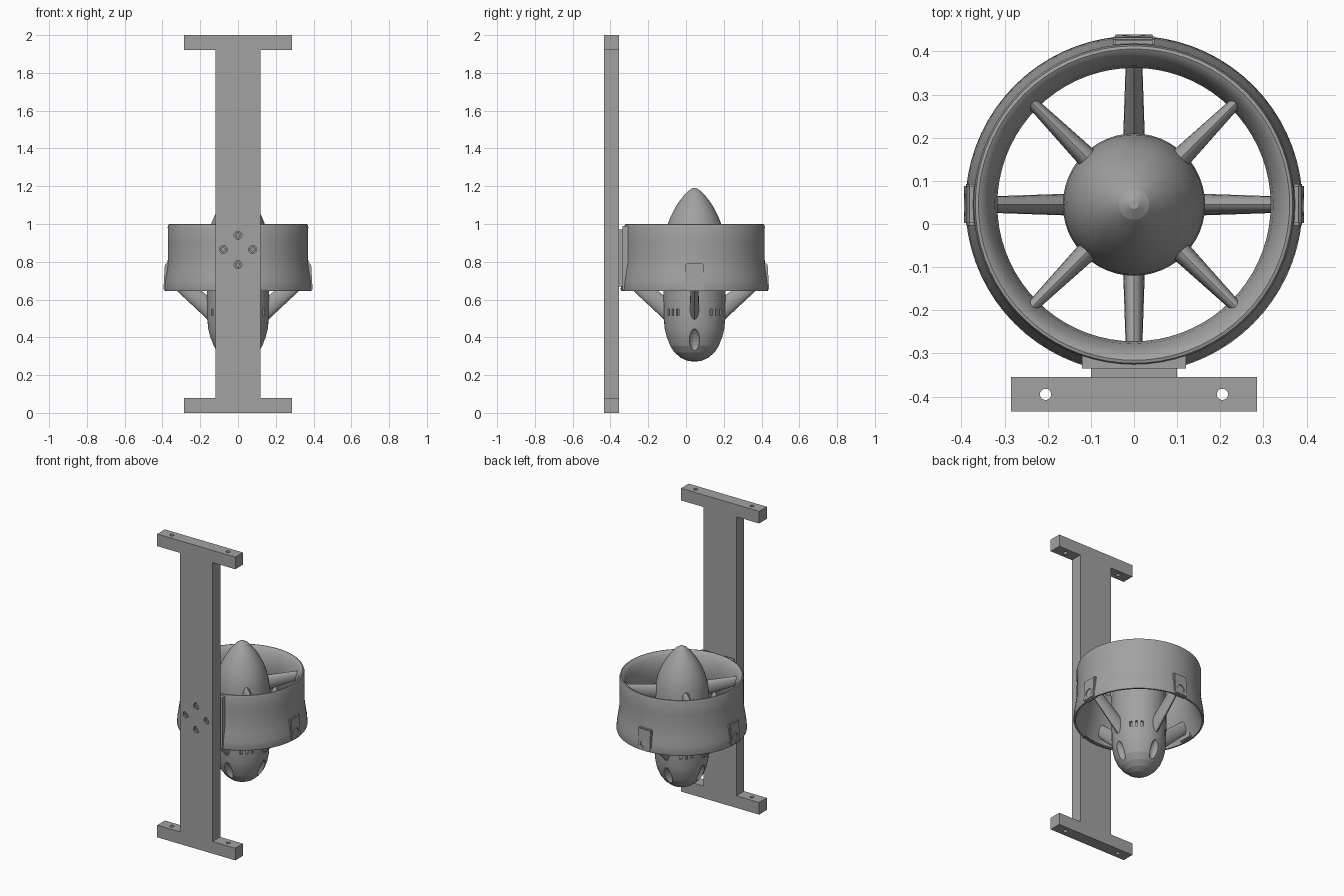
import bpy, bmesh, math
from mathutils import Matrix, Vector

if "Cube" in bpy.data.objects:
    bpy.data.objects.remove(bpy.data.objects["Cube"])

CY = 0.045          # thruster axis offset in y
grey = bpy.data.materials.new("metal grey")
grey.diffuse_color = (0.36, 0.36, 0.36, 1)
grey.use_nodes = True
grey.node_tree.nodes["Principled BSDF"].inputs["Base Color"].default_value = grey.diffuse_color
AXIS = Matrix.Translation((0, CY, 0))


def spin(deg):
    return AXIS @ Matrix.Rotation(math.radians(deg), 4, 'Z')


def finish(name, bm, smooth=None):
    bmesh.ops.recalc_face_normals(bm, faces=bm.faces)
    me = bpy.data.meshes.new(name)
    bm.to_mesh(me)
    bm.free()
    me.materials.append(grey)
    ob = bpy.data.objects.new(name, me)
    bpy.context.collection.objects.link(ob)
    if smooth:
        bpy.ops.object.select_all(action='DESELECT')
        ob.select_set(True)
        bpy.context.view_layer.objects.active = ob
        bpy.ops.object.shade_smooth_by_angle(angle=math.radians(smooth))
    return ob


def box(bm, x0, x1, y0, y1, z0, z1, m=Matrix()):
    t = Matrix.Translation(((x0 + x1) / 2, (y0 + y1) / 2, (z0 + z1) / 2))
    s = Matrix.Diagonal((x1 - x0, y1 - y0, z1 - z0, 1))
    return bmesh.ops.create_cube(bm, size=1, matrix=m @ t @ s)['verts']


def cyl(bm, center, axis, r, length, seg=20, m=Matrix()):
    rot = Vector(axis).to_track_quat('Z', 'Y').to_matrix().to_4x4()
    bmesh.ops.create_cone(bm, cap_ends=True, segments=seg, radius1=r, radius2=r,
                          depth=length, matrix=m @ Matrix.Translation(center) @ rot)


def lathe(name, pts, seg, closed, smooth=None):
    bm = bmesh.new()
    rings = [[bm.verts.new((r * math.cos(2 * math.pi * i / seg),
                            r * math.sin(2 * math.pi * i / seg) + CY, z))
              for i in range(seg)] for r, z in pts]
    pairs = list(zip(rings, rings[1:])) + ([(rings[-1], rings[0])] if closed else [])
    for a, b in pairs:
        for i in range(seg):
            j = (i + 1) % seg
            bm.faces.new((a[i], a[j], b[j], b[i]))
    if not closed:
        bm.faces.new(rings[0])
        bm.faces.new(rings[-1])
    return finish(name, bm, smooth)


def cut(target, bm, name):
    c = finish(name, bm)
    c.hide_render = True
    c.hide_viewport = True
    mod = target.modifiers.new("cut", 'BOOLEAN')
    mod.object = c
    mod.solver = 'EXACT'


def strut(name, angles, root, tip, root_size, tip_size):
    """Tapered oval vanes between two (radius, z) points; sizes are (width, chord)."""
    bm = bmesh.new()
    for a in angles:
        m = spin(a)
        loops = []
        for (r, z), (w, h) in ((root, root_size), (tip, tip_size)):
            loops.append([bm.verts.new(m @ Vector((r, w / 2 * math.cos(t), z + h / 2 * math.sin(t))))
                          for t in (2 * math.pi * i / 16 for i in range(16))])
        for i in range(16):
            j = (i + 1) % 16
            bm.faces.new((loops[0][i], loops[0][j], loops[1][j], loops[1][i]))
        bm.faces.new(loops[0])
        bm.faces.new(loops[1])
    return finish(name, bm, 40)


# I-shaped mounting plate
outline = [(.285, 0), (.285, .08), (.12, .08), (.12, 1.92), (.285, 1.92), (.285, 2)]
outline += [(-x, z) for x, z in reversed(outline)]
bm = bmesh.new()
face = bm.faces.new([bm.verts.new((x, -.435, z)) for x, z in outline])
ext = bmesh.ops.extrude_face_region(bm, geom=[face])
bmesh.ops.translate(bm, vec=(0, .08, 0),
                    verts=[v for v in ext['geom'] if isinstance(v, bmesh.types.BMVert)])
plate = finish("mounting_plate", bm)

# flange holes and counterbores
bolts = [(0, .94), (0, .785), (.077, .865), (-.077, .865)]
bm = bmesh.new()
for x in (-.205, .205):
    for z in (.04, 1.96):
        cyl(bm, (x, -.395, z), (0, 0, 1), .013, .12)
for x, z in bolts:
    cyl(bm, (x, -.435, z), (0, 1, 0), .021, .05)
cut(plate, bm, "plate_hole_cutter")

# plate bolts with socket heads
bm = bmesh.new()
for x, z in bolts:
    cyl(bm, (x, -.415, z), (0, 1, 0), .017, .03)
bolt_heads = finish("plate_bolts", bm)
bm = bmesh.new()
for x, z in bolts:
    cyl(bm, (x, -.43, z), (0, 1, 0), .009, .02, 6)
cut(bolt_heads, bm, "socket_cutter")

# flared duct ring
lathe("duct_ring", [
    (.361, 1.0), (.368, .998), (.372, .985), (.371, .9), (.372, .8), (.379, .75), (.387, .7),
    (.391, .655), (.388, .645), (.378, .645), (.368, .67), (.35, .72), (.33, .78), (.318, .84),
    (.317, .89), (.323, .935), (.338, .975), (.352, .995)], 72, True, 30)

# streamlined centre body
hub = lathe("centre_body", [
    (.01, 1.19), (.035, 1.174), (.06, 1.147), (.085, 1.114), (.107, 1.078), (.126, 1.04),
    (.142, 1.0), (.154, .95), (.162, .89), (.165, .83), (.165, .62), (.163, .52), (.159, .45),
    (.149, .4), (.131, .355), (.105, .319), (.073, .292), (.038, .276), (.01, .272)], 48, False, 12)

# teardrop recesses and vent slots in the centre body
bm = bmesh.new()
for k in range(4):
    m = spin(90 * k)
    bmesh.ops.create_uvsphere(bm, u_segments=16, v_segments=10, radius=1, matrix=m
                              @ Matrix.Translation((.146, 0, .385))
                              @ Matrix.Rotation(math.radians(22), 4, 'Y')
                              @ Matrix.Diagonal((.03, .028, .066, 1)))
    for d in (-12, 0, 12):
        box(bm, .148, .19, -.007, .007, .515, .55, spin(90 * k + 45 + d))
cut(hub, bm, "recess_cutter")

# diagonal vanes in the duct mouth and raked lower struts
strut("upper_vanes", (45, 135, 225, 315), (.13, .9), (.343, .935), (.052, .1), (.026, .06))
strut("lower_struts", (0, 90, 180, 270), (.13, .53), (.365, .735), (.052, .13), (.036, .1))

# strut pads with screw recesses on the outside of the duct
bm = bmesh.new()
for k in range(3):
    vs = box(bm, .36, .395, -.048, .048, .648, .79, spin(90 * k))
    inv = spin(90 * k).inverted()
    for v in vs:
        p = inv @ v.co
        if p.z > .7 and p.x > .38:
            v.co = spin(90 * k) @ Vector((.387, p.y, p.z))
bmesh.ops.bevel(bm, geom=bm.edges[:], offset=.005, segments=2, affect='EDGES')
pads = finish("strut_pads", bm)
bm = bmesh.new()
for k in range(3):
    cyl(bm, (.4, 0, .692), (1, 0, 0), .026, .03, 24, spin(90 * k))
cut(pads, bm, "pad_cutter")

# cross-slotted screws
bm = bmesh.new()
for k in range(3):
    cyl(bm, (.384, 0, .692), (1, 0, 0), .022, .02, 24, spin(90 * k))
screws = finish("pad_screws", bm)
bm = bmesh.new()
for k in range(3):
    for a in (45, -45):
        box(bm, .387, .4, -.014, .014, -.003, .003, spin(90 * k)
            @ Matrix.Translation((0, 0, .692)) @ Matrix.Rotation(math.radians(a), 4, 'X'))
cut(screws, bm, "slot_cutter")

# rounded block joining duct to plate
bm = bmesh.new()
box(bm, -.12, .12, -.355, -.26, .65, .99)
# trim the block to stay outside the duct throat
bmesh.ops.bevel(bm, geom=[e for e in bm.edges if all(v.co.y < -.3 for v in e.verts)],
                offset=.02, segments=4, affect='EDGES')
block = finish("mount_block", bm, 30)
bm = bmesh.new()
cyl(bm, (0, CY, .8), (0, 0, 1), .37, 1, 72)
cut(block, bm, "block_trim_cutter")
